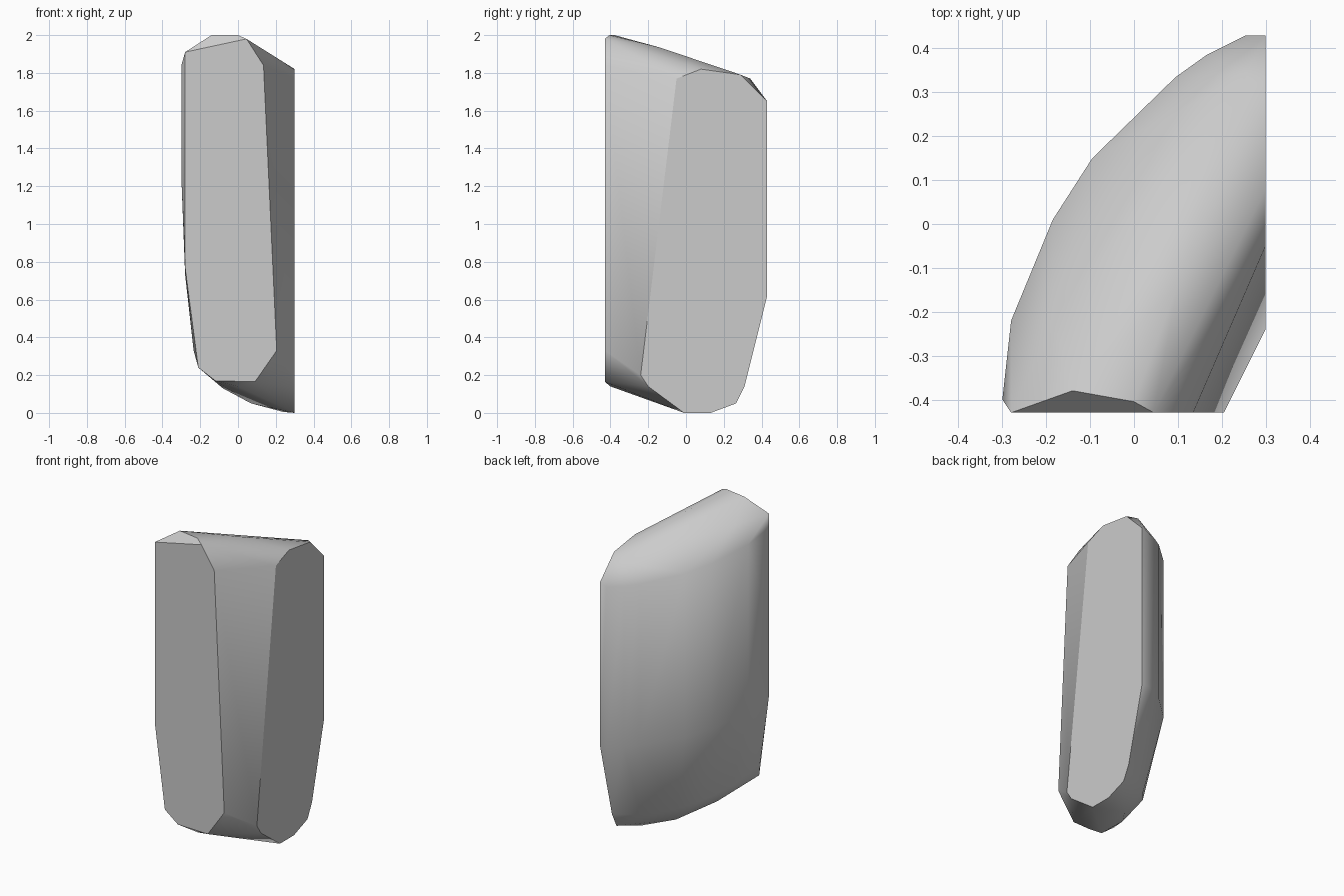
import bpy
import bmesh
from math import radians

cube = bpy.data.objects.get("Cube")
if cube:
    bpy.data.objects.remove(cube, do_unlink=True)

FRONT_Y = -0.43
SIDE_X = 0.3

# Flat front panel (x, z) and flat side panel (y, z)
front_panel = [(-.28, 1.91), (.045, 1.98), (.135, 1.84), (.205, .33),
               (.09, .165), (-.12, .17), (-.21, .24), (-.28, .77)]
side_panel = [(-.05, 1.77), (.08, 1.82), (.29, 1.79), (.43, 1.65), (.43, .62),
              (.31, .14), (.265, .05), (.13, 0), (-.01, 0), (-.2, .14), (-.24, .2)]

# Plan outline of the curved outer wall (x, y)
outer_wall = [(-.28, -.22), (-.185, .01), (-.095, .15),
              (.095, .335), (.165, .385), (.255, .43)]

# Crown, underside and lower shoulder of the stone
crown = [(-.14, -.38, 2), (0, -.405, 2), (-.185, -.22, 1.89),
         (.1, -.14, 1.935), (.255, .34, 1.77)]
underside = [(0, -.4, .14), (-.08, -.195, .13), (.07, 0, .05), (.24, .1, .005)]
shoulder = [(-.235, -.4, .33), (-.17, -.22, .24), (-.09, -.03, .2),
            (.0, .08, .17), (.16, .22, .14)]


def upper_rim(y):
    return 1.74 - y / 4


def lower_rim(y):
    return 0.695 - y / 6


def wall_points(outline, height):
    return [(x, y, height(y)) for x, y in outline]


def is_panel(face):
    return face.normal.y < -0.995 or face.normal.x > 0.995


def build_stone(name, points, material):
    bm = bmesh.new()
    for point in points:
        bm.verts.new(point)
    hull = bmesh.ops.convex_hull(bm, input=bm.verts[:])
    loose = [v for v in bm.verts if not v.link_faces]
    bmesh.ops.delete(bm, geom=loose, context='VERTS')
    bmesh.ops.dissolve_limit(bm, angle_limit=radians(1),
                             verts=bm.verts[:], edges=bm.edges[:])
    bmesh.ops.recalc_face_normals(bm, faces=bm.faces[:])
    # Soft outer curve, crisp borders around the flat panels
    for face in bm.faces:
        face.smooth = True
    for edge in bm.edges:
        beside_panel = any(is_panel(f) for f in edge.link_faces)
        limit = radians(20 if beside_panel else 48)
        edge.smooth = edge.calc_face_angle(0) < limit
    mesh = bpy.data.meshes.new(name)
    bm.to_mesh(mesh)
    bm.free()
    mesh.materials.append(material)
    stone = bpy.data.objects.new(name, mesh)
    bpy.context.collection.objects.link(stone)
    return stone


def make_material(name, color):
    material = bpy.data.materials.new(name)
    material.use_nodes = True
    material.diffuse_color = color
    shader = material.node_tree.nodes["Principled BSDF"]
    shader.inputs["Base Color"].default_value = color
    return material


grey = make_material("stone_grey", (0.6, 0.6, 0.6, 1))

points = [(x, FRONT_Y, z) for x, z in front_panel]
points += [(SIDE_X, y, z) for y, z in side_panel]
points += wall_points([(-.3, -.4)] + outer_wall, upper_rim)
points += wall_points(outer_wall, lower_rim)
points += [(-.3, -.4, 1.25)]
points += crown + underside + shoulder

build_stone("standing_stone", points, grey)
